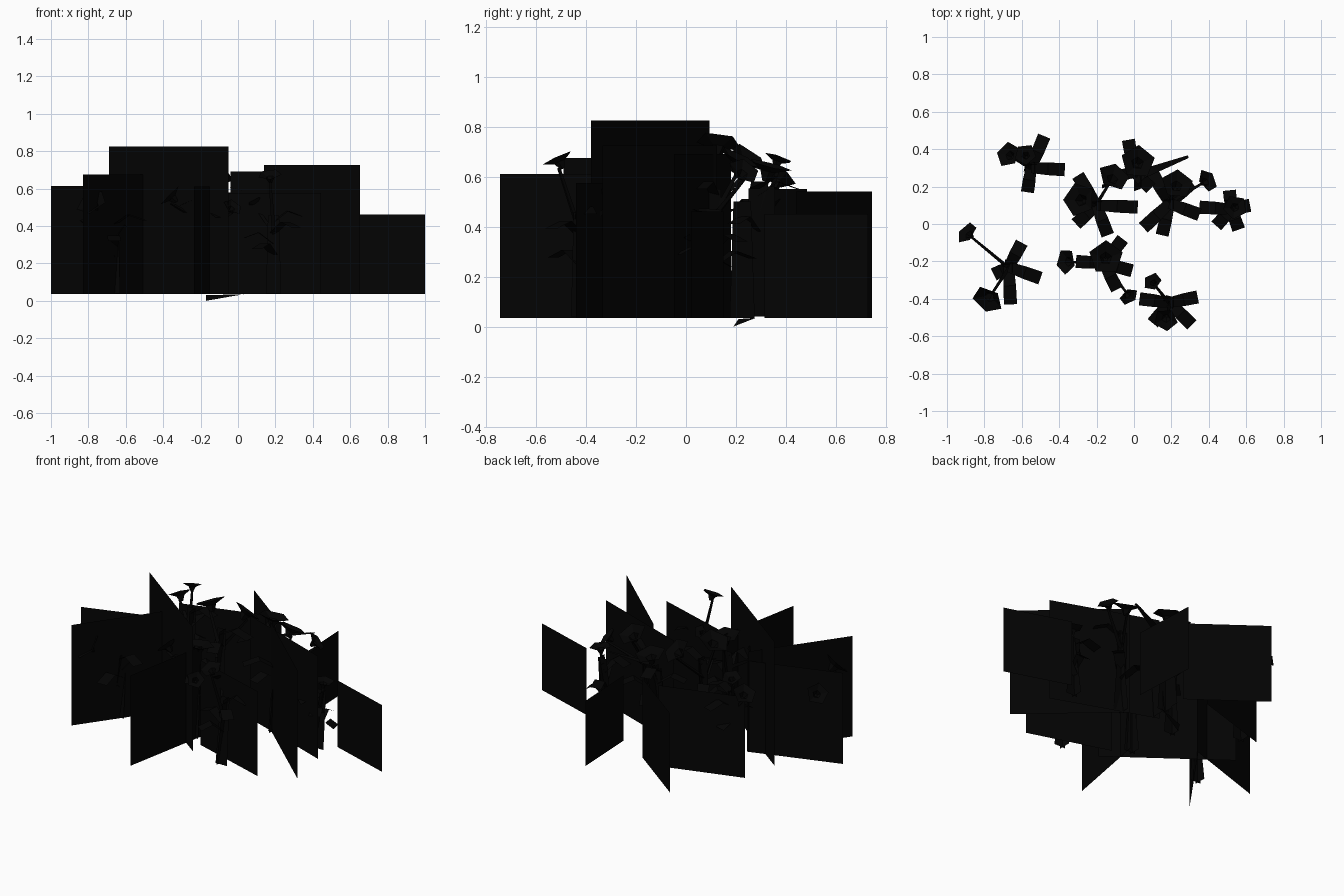
import bpy
from math import cos, sin, pi
from mathutils import Vector

mat = bpy.data.materials.new("dark_foliage")
mat.diffuse_color = (0.001, 0.001, 0.001, 1)


def add(name, verts, faces):
    me = bpy.data.meshes.new(name)
    me.from_pydata([tuple(v) for v in verts], [], faces)
    me.materials.append(mat)
    ob = bpy.data.objects.new(name, me)
    bpy.context.collection.objects.link(ob)
    return ob


# upright square grass card between two ground points
def card(x0, y0, x1, y1, top):
    b = 0.035
    add("grass_card", [(x0, y0, b), (x1, y1, b), (x1, y1, top), (x0, y0, top)], [(0, 1, 2, 3)])


# flat ribbon following a path, widths per point
def ribbon(name, path, widths):
    pts = [Vector(p) for p in path]
    d = pts[-1] - pts[0]
    side = Vector((-d.y, d.x, 0))
    side = side.normalized() if side.length > 1e-4 else Vector((1, 0, 0))
    verts = []
    for p, w in zip(pts, widths):
        verts += [p - side * w / 2, p + side * w / 2]
    add(name, verts, [(2 * i, 2 * i + 1, 2 * i + 3, 2 * i + 2) for i in range(len(pts) - 1)])


# thin three-sided stalk
def stalk(name, a, b, r0, r1):
    a, b = Vector(a), Vector(b)
    q = (b - a).to_track_quat('Z', 'Y')
    verts = [c + q @ Vector((r * cos(k * 2 * pi / 3), r * sin(k * 2 * pi / 3), 0))
             for c, r in ((a, r0), (b, r1)) for k in range(3)]
    add(name, verts, [(k, (k + 1) % 3, 3 + (k + 1) % 3, 3 + k) for k in range(3)])


# five-sided flared cup, leaning outwards from its plant
def flower(x, y, z, r, lean):
    q = (Vector((0, 0, 1)) + lean).to_track_quat('Z', 'Y')
    verts = []
    for rad, h in ((0.15, -0.7), (0.4, -0.2), (1.1, 0.1)):
        verts += [Vector((x, y, z)) + q @ Vector((r * rad * cos(k * 2 * pi / 5), r * rad * sin(k * 2 * pi / 5), r * h))
                  for k in range(5)]
    faces = [(5 * j + k, 5 * j + (k + 1) % 5, 5 * j + 5 + (k + 1) % 5, 5 * j + 5 + k)
             for j in range(2) for k in range(5)]
    add("flower", verts, faces + [(4, 3, 2, 1, 0)])


# plant: stem blades, arching leaves, flowers on stalks
def plant(cx, cy, h, leaves, flowers):
    for dx, dy in ((0.02, 0.0), (0.0, 0.02)):
        ribbon("stem", [(cx - dx, cy - dy, 0.04), (cx + dx, cy + dy, h * 0.95)], [0.08, 0.06])
    for i, (x, y) in enumerate(leaves):
        z = h * (1.0 - 0.12 * i)
        mx, my = cx + (x - cx) * 0.5, cy + (y - cy) * 0.5
        ribbon("leaf", [(cx, cy, z - 0.06), (mx, my, z), (x, y, z - 0.03)], [0.055, 0.068, 0.07])
    for x, y, z, r in flowers:
        stalk("flower_stalk", (cx, cy, min(h, z) * 0.75), (x, y, z - r * 0.6), 0.013, 0.008)
        flower(x, y, z, r, Vector((x - cx, y - cy, 0)) * 5)


for c in [(-0.69, 0.095, -0.05, -0.38, 0.825),
          (0.653, -0.335, 0.14, 0.125, 0.725),
          (0.597, -0.048, -0.04, 0.18, 0.69),
          (-0.83, -0.49, -0.46, 0.03, 0.675),
          (-1.0, -0.15, -0.45, 0.03, 0.615),
          (-0.235, -0.745, -0.13, -0.18, 0.61),
          (0.444, -0.44, -0.07, -0.28, 0.575),
          (-0.648, 0.33, -0.145, 0.485, 0.55),
          (-0.41, 0.745, 0.0, 0.44, 0.54),
          (0.2, 0.728, 0.22, 0.315, 0.45),
          (1.0, 0.02, 0.595, 0.15, 0.46)]:
    card(*c)

plant(-0.55, 0.3, 0.58, [(-0.37, 0.29), (-0.48, 0.47), (-0.57, 0.17), (-0.52, 0.4)],
      [(-0.67, 0.37, 0.59, 0.065), (-0.58, 0.37, 0.67, 0.055)])
plant(-0.2, 0.1, 0.62, [(0.02, 0.09), (-0.14, -0.06), (-0.3, 0.26), (-0.31, 0.0)],
      [(-0.29, 0.13, 0.73, 0.085), (-0.11, 0.25, 0.67, 0.08)])
plant(0.0, 0.28, 0.58, [(-0.03, 0.45), (-0.16, 0.23), (0.09, 0.19)],
      [(0.02, 0.33, 0.64, 0.085)])
plant(0.19, 0.11, 0.58, [(0.35, 0.05), (0.05, -0.02), (0.15, -0.06), (0.31, 0.22), (0.1, 0.27)],
      [(0.39, 0.23, 0.62, 0.06), (0.23, 0.21, 0.67, 0.08)])
plant(0.52, 0.08, 0.42, [(0.35, 0.09), (0.44, -0.01), (0.56, -0.03), (0.51, 0.18), (0.62, 0.1)],
      [(0.54, 0.09, 0.46, 0.06)])
plant(-0.67, -0.23, 0.46, [(-0.5, -0.29), (-0.6, -0.1), (-0.66, -0.43), (-0.75, -0.27)],
      [(-0.78, -0.4, 0.52, 0.08), (-0.89, -0.05, 0.49, 0.06)])
plant(-0.16, -0.21, 0.54, [(-0.31, -0.2), (-0.09, -0.35), (-0.01, -0.25), (-0.06, -0.08)],
      [(-0.36, -0.2, 0.56, 0.065), (-0.03, -0.385, 0.5, 0.05), (-0.15, -0.18, 0.61, 0.085)])
plant(0.19, -0.42, 0.48, [(0.34, -0.39), (0.31, -0.54), (0.03, -0.4), (0.1, -0.53)],
      [(0.1, -0.31, 0.52, 0.048), (0.17, -0.51, 0.67, 0.06)])

# long side leaf, back stem blades and the low leaf that reaches the ground
ribbon("long_leaf", [(0.05, 0.27, 0.55), (0.29, 0.36, 0.6)], [0.05, 0.015])
ribbon("back_stem", [(0.0, 0.225, 0.035), (0.04, 0.225, 0.5)], [0.1, 0.07])
ribbon("back_stem", [(-0.02, 0.32, 0.05), (0.02, 0.32, 0.56)], [0.09, 0.07])
add("ground_leaf", [(-0.17, 0.19, 0.0), (-0.17, 0.21, 0.03), (0.03, 0.28, 0.035)], [(0, 1, 2)])
